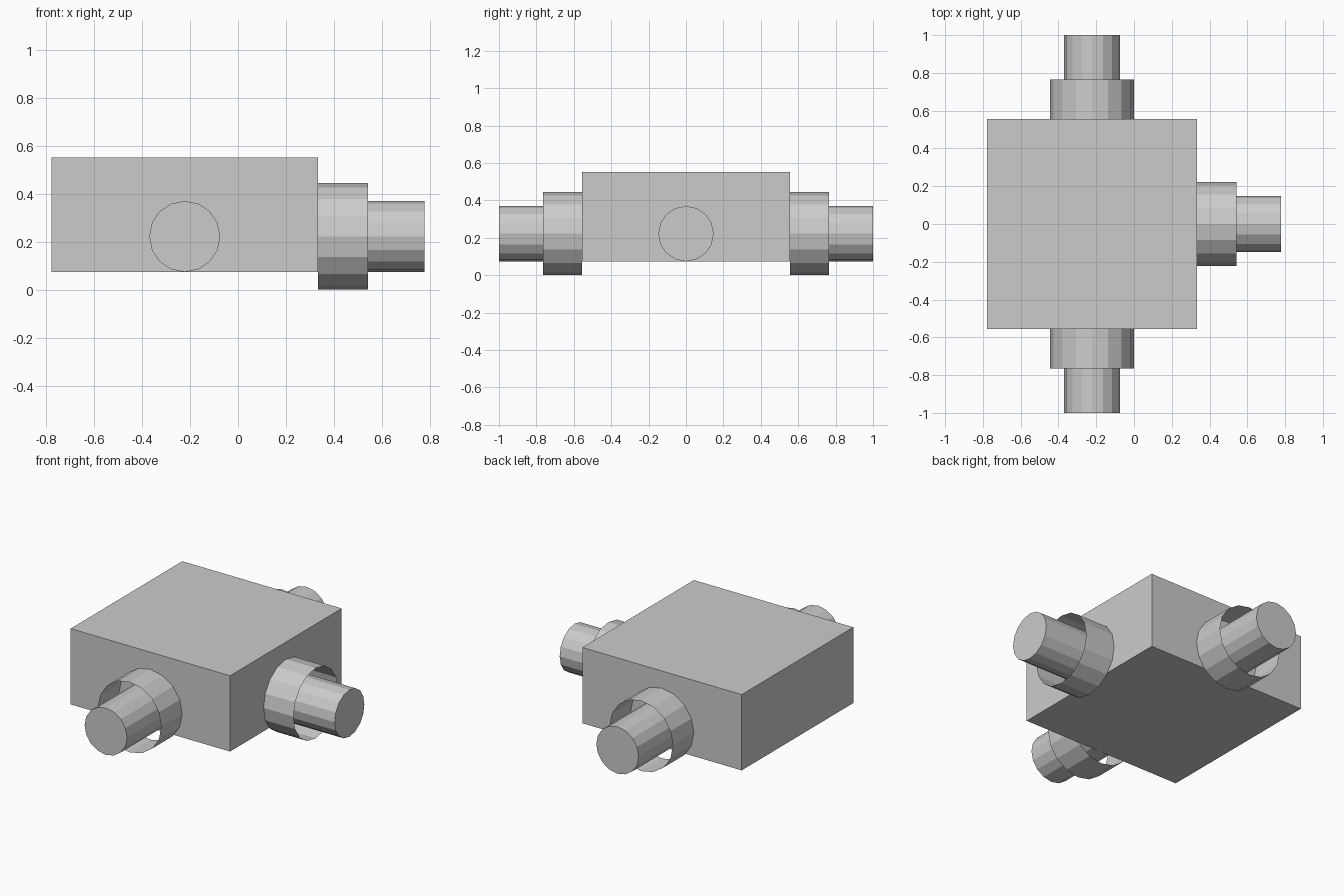
import bpy
from math import pi, cos, sin
from mathutils import Vector

if "Cube" in bpy.data.objects:
    bpy.data.objects.remove(bpy.data.objects["Cube"])

CENTRE = Vector((-0.222, 0, 0.222))   # where the three port axes meet
HALF = 0.556                          # half width of the square body
SIDES = 16


def cylinder(name, radius, start, end, angle, fill):
    """Horizontal cylinder running outward from CENTRE along the given heading."""
    mid = (start + end) / 2
    loc = CENTRE + Vector((cos(angle), sin(angle), 0)) * mid
    bpy.ops.mesh.primitive_cylinder_add(
        vertices=SIDES, radius=radius, depth=end - start, end_fill_type=fill,
        location=loc, rotation=(0, pi / 2, angle))
    bpy.context.object.name = name


# Square body block
bpy.ops.mesh.primitive_cube_add(size=1, location=(CENTRE.x, 0, 0.313))
body = bpy.context.object
body.name = "body"
body.scale = (2 * HALF, 2 * HALF, 0.478)
bpy.ops.object.transform_apply(location=False, rotation=False, scale=True)

# Three ports: an open thin collar around a capped pipe
for side, angle in (("right", 0), ("back", pi / 2), ("front", -pi / 2)):
    cylinder(side + "_collar", 0.222, HALF, 0.764, angle, 'NOTHING')
    cylinder(side + "_pipe", 0.148, HALF, 1.0, angle, 'NGON')
